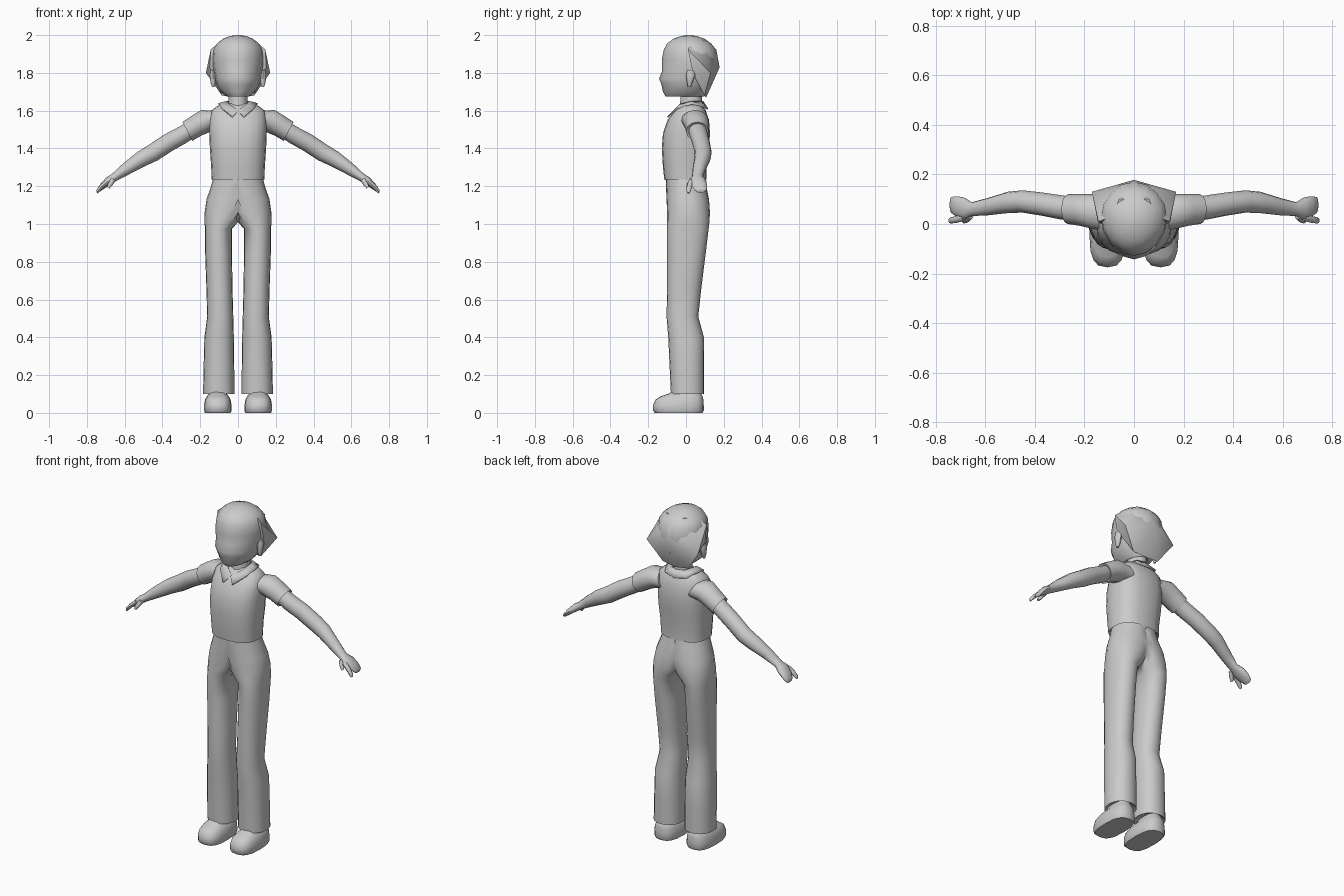
import bpy, bmesh, math
from mathutils import Vector

GREY = bpy.data.materials.new("plain grey")
GREY.diffuse_color = (0.6, 0.6, 0.6, 1)


def finish(name, bm, mirror=False, angle=50):
    me = bpy.data.meshes.new(name)
    bm.to_mesh(me)
    bm.free()
    me.materials.append(GREY)
    ob = bpy.data.objects.new(name, me)
    bpy.context.collection.objects.link(ob)
    if mirror:
        m = ob.modifiers.new("mirror", "MIRROR")
        m.use_clip = True
        m.merge_threshold = 0.002
    bpy.ops.object.select_all(action="DESELECT")
    ob.select_set(True)
    bpy.context.view_layer.objects.active = ob
    bpy.ops.object.shade_smooth_by_angle(angle=math.radians(angle))
    return ob


def unit_ring(n, power):
    """Superellipse outline; power 2 is round, higher is boxier."""
    for i in range(n):
        a = 2 * math.pi * i / n
        c, s = math.cos(a), math.sin(a)
        e = 2 / power
        yield math.copysign(abs(c) ** e, c), math.copysign(abs(s) ** e, s)


def loft(name, rings, mirror=False, angle=50, split=False):
    """Skin a list of point rings and cap both ends."""
    bm = bmesh.new()
    vs = [[bm.verts.new(p) for p in r] for r in rings]
    n = len(vs[0])
    for a, b in zip(vs, vs[1:]):
        for i in range(n):
            bm.faces.new((a[i], a[(i + 1) % n], b[(i + 1) % n], b[i]))
    bm.faces.new(vs[0][::-1])
    bm.faces.new(vs[-1])
    bmesh.ops.recalc_face_normals(bm, faces=bm.faces)
    if split:  # drop faces lying on the centre plane
        flat = [f for f in bm.faces if all(v.co.x < 1e-4 for v in f.verts)]
        bmesh.ops.delete(bm, geom=flat, context="FACES")
    return finish(name, bm, mirror, angle)


def level(z, x, rx, yf, yb, n=16, power=2.3, mid=0.5, clamp=False):
    """Horizontal ring between a front and a back depth."""
    cy = yf + (yb - yf) * mid
    pts = []
    for c, s in unit_ring(n, power):
        px = x + rx * c
        pts.append((max(px, 0) if clamp else px,
                    cy + s * ((yb - cy) if s > 0 else (cy - yf)), z))
    return pts


def limb(name, rows, tilt=32, n=12):
    """Mirrored limb; rows are x, y, z, half depth, half thickness."""
    t = math.radians(tilt)
    up = Vector((math.sin(t), 0, math.cos(t)))
    rings = [[Vector((x, y + ry * c, z)) + up * (rv * s)
              for c, s in unit_ring(n, 2)] for x, y, z, ry, rv in rows]
    return loft(name, rings, True)


# Shirt body
loft("shirt", [level(z, 0, rx, yf, yb, 20, 2.5) for z, rx, yf, yb in (
    (1.25, .125, -.10, .095), (1.235, .14, -.115, .108), (1.30, .142, -.122, .108),
    (1.40, .149, -.128, .122), (1.48, .152, -.122, .127), (1.55, .152, -.098, .122),
    (1.60, .142, -.062, .105), (1.625, .11, -.035, .09), (1.637, .07, -.02, .08))])

# Sleeves with a recessed cuff
limb("sleeve", [(.10, .04, 1.545, .075, .06), (.165, .05, 1.548, .07, .063),
                (.22, .057, 1.52, .064, .058), (.268, .06, 1.49, .06, .056),
                (.262, .06, 1.493, .046, .043)], 27)

# Folded collar strip, slightly proud of the shirt
inner = [(0, -.062, 1.60), (.045, -.032, 1.632), (.058, .03, 1.648),
         (.042, .075, 1.648), (0, .088, 1.648)]
outer = [(.03, -.098, 1.566), (.085, -.048, 1.612), (.103, .03, 1.636),
         (.07, .10, 1.617), (0, .115, 1.608)]
bm = bmesh.new()
vi, vo = [[bm.verts.new(p) for p in row] for row in (inner, outer)]
for i in range(4):
    bm.faces.new((vi[i], vo[i], vo[i + 1], vi[i + 1]))
collar = finish("collar", bm, True, 40)
sol = collar.modifiers.new("thickness", "SOLIDIFY")
sol.thickness, sol.offset = .008, 0

# Trousers: one side lofted waist to hem, then mirrored
loft("trousers", [level(z, x, rx, yf, yb, 20, 2.2, clamp=True) for z, x, rx, yf, yb in (
    (1.25, 0, .13, -.108, .10), (1.20, .005, .138, -.106, .108),
    (1.13, .035, .132, -.103, .122), (1.06, .065, .112, -.10, .127),
    (1.01, .086, .091, -.10, .124), (.975, .103, .072, -.10, .12),
    (.85, .103, .071, -.10, .105), (.65, .098, .069, -.10, .08),
    (.51, .094, .069, -.103, .065), (.40, .10, .078, -.094, .095),
    (.25, .101, .081, -.087, .096), (.10, .102, .083, -.08, .096),
    (.115, .102, .066, -.065, .08))], True, 50, True)

# Shoes
loft("shoe", [level(z, .107, rx, yf, yb, 16, 2.8) for z, rx, yf, yb in (
    (0, .068, -.165, .088), (.012, .073, -.175, .094), (.04, .073, -.175, .094),
    (.07, .068, -.162, .092), (.088, .058, -.135, .088), (.10, .048, -.095, .08),
    (.13, .042, -.05, .07))], True)

# Bare arms running into the hands
limb("arm", [(.24, .06, 1.505, .048, .044), (.30, .068, 1.468, .049, .047),
             (.37, .08, 1.43, .047, .048), (.45, .091, 1.377, .045, .047),
             (.51, .087, 1.345, .043, .043), (.59, .07, 1.293, .035, .033),
             (.655, .06, 1.247, .028, .022), (.685, .062, 1.228, .045, .022),
             (.715, .07, 1.203, .042, .017), (.738, .077, 1.18, .032, .011),
             (.742, .077, 1.17, .018, .005)])
limb("finger", [(.685, .028, 1.228, .016, .014), (.72, .018, 1.20, .014, .012),
                (.742, .014, 1.175, .012, .009), (.746, .013, 1.165, .006, .005)], 50, 8)
limb("thumb", [(.66, .035, 1.238, .016, .015), (.675, .018, 1.213, .013, .013),
               (.687, .01, 1.192, .008, .008)], 60, 8)

# Neck
loft("neck", [level(z, 0, rx, -.03 - d, .085 + d, 12, 2) for z, rx, d in (
    (1.60, .06, .008), (1.65, .05, 0), (1.73, .05, 0))])

# Head, from the underside of the jaw to the crown
loft("head", [level(z, 0, rx, yf, yb, 16, 1.95, .55) for z, rx, yf, yb in (
    (1.71, .045, -.03, .06), (1.675, .06, -.108, .098), (1.70, .092, -.122, .112),
    (1.74, .113, -.13, .135), (1.77, .122, -.143, .152), (1.81, .130, -.126, .168),
    (1.87, .136, -.128, .170), (1.925, .132, -.117, .158), (1.955, .112, -.10, .134),
    (1.98, .08, -.068, .10), (1.994, .045, -.03, .06), (2.0, .012, .0, .03))])

# Flared hair at the sides and back
bm = bmesh.new()
for x, y, z in ((.09, .03, 1.968), (.144, .01, 1.925), (.15, .03, 1.83),
                (.17, .13, 1.80), (.125, .04, 1.79), (.085, .098, 1.68),
                (0, .178, 1.83), (0, .16, 1.925), (0, .107, 1.67), (.06, .10, 1.972)):
    bm.verts.new((x, y, z))
    if x:
        bm.verts.new((-x, y, z))
bmesh.ops.convex_hull(bm, input=bm.verts)
bmesh.ops.recalc_face_normals(bm, faces=bm.faces)
finish("hair", bm, False, 40)

# Ears
loft("ear", [level(z, .132, rx, yf, yb, 8, 2) for z, rx, yf, yb in (
    (1.725, .006, .01, .025), (1.75, .014, .005, .035),
    (1.79, .018, 0, .05), (1.815, .012, .008, .045))], True)
